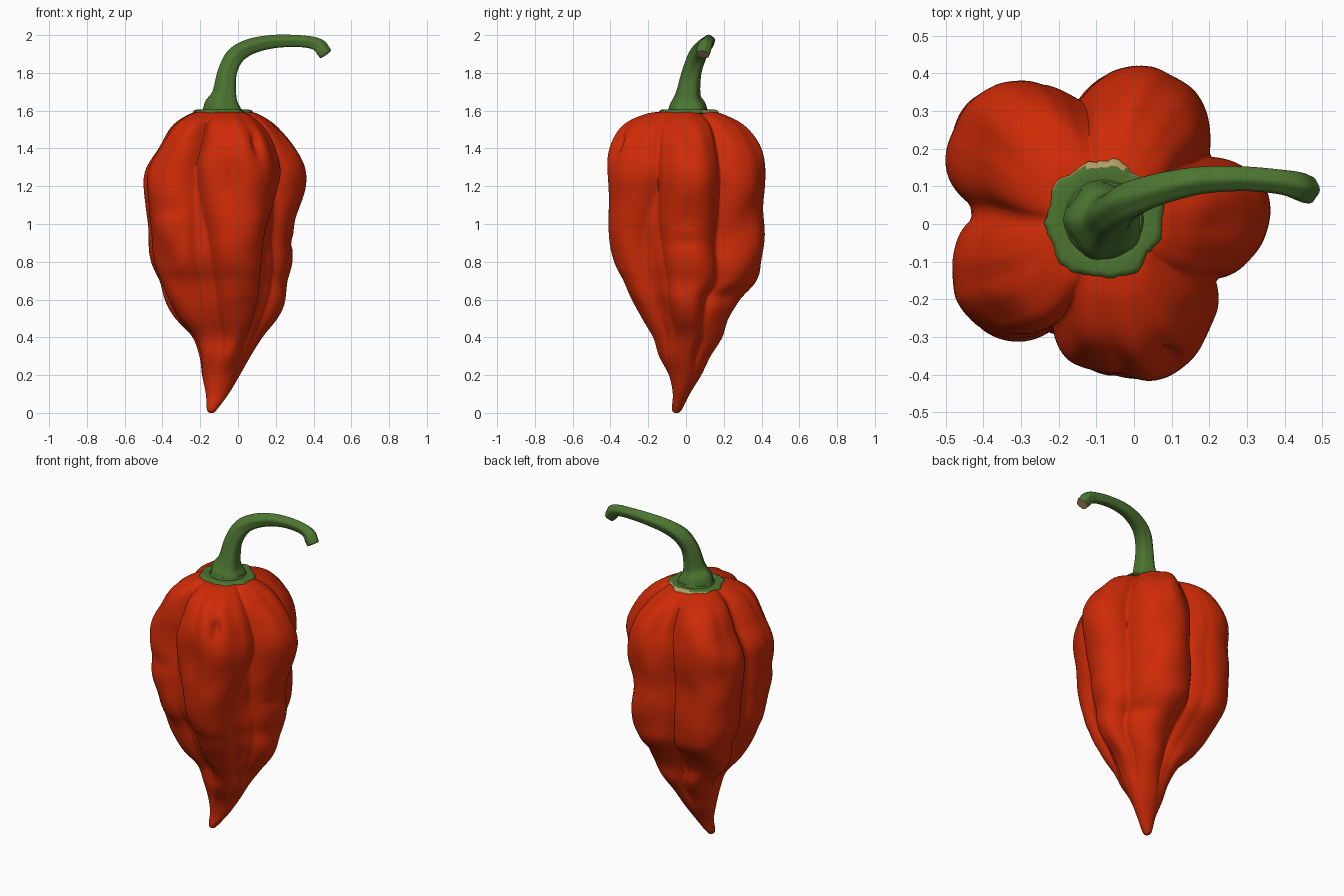
import bpy
import bmesh
from math import cos, sin, pi, sqrt, exp
from mathutils import Vector, noise

if "Cube" in bpy.data.objects:
    bpy.data.objects.remove(bpy.data.objects["Cube"], do_unlink=True)


def make_material(name, rgb):
    material = bpy.data.materials.new(name)
    material.use_nodes = True
    colour = (*rgb, 1)
    material.diffuse_color = colour
    material.node_tree.nodes["Principled BSDF"].inputs["Base Color"].default_value = colour
    return material


red = make_material("pepper red", (0.62, 0.024, 0.002))
green = make_material("stem green", (0.072, 0.175, 0.03))
tan = make_material("dry tan", (0.45, 0.33, 0.13))


def smooth_rows(rows, steps):
    """Catmull-Rom interpolation through rows of numbers."""
    result = []
    for i in range(len(rows) - 1):
        before, start = rows[max(i - 1, 0)], rows[i]
        end, after = rows[i + 1], rows[min(i + 2, len(rows) - 1)]
        for s in range(steps):
            t = s / steps
            result.append([
                b + 0.5 * t * (c - a + t * (2 * a - 5 * b + 4 * c - d + t * (3 * (b - c) + d - a)))
                for a, b, c, d in zip(before, start, end, after)])
    result.append(list(rows[-1]))
    return result


def loft(name, rings, materials, rule=None, angle=60):
    """Skin closed rings, cap both ends and colour faces by a rule."""
    bm = bmesh.new()
    loops = [[bm.verts.new(p) for p in ring] for ring in rings]
    count = len(loops[0])
    for k, (low, high) in enumerate(zip(loops, loops[1:])):
        for j in range(count):
            n = (j + 1) % count
            face = bm.faces.new((low[j], low[n], high[n], high[j]))
            if rule:
                face.material_index = rule(k, face.calc_center_median())
    for k, cap in ((-1, loops[0][::-1]), (len(rings), loops[-1])):
        face = bm.faces.new(cap)
        if rule:
            face.material_index = rule(k, face.calc_center_median())
    bmesh.ops.recalc_face_normals(bm, faces=bm.faces)
    mesh = bpy.data.meshes.new(name)
    bm.to_mesh(mesh)
    bm.free()
    for material in materials:
        mesh.materials.append(material)
    obj = bpy.data.objects.new(name, mesh)
    bpy.context.collection.objects.link(obj)
    bpy.ops.object.select_all(action="DESELECT")
    obj.select_set(True)
    bpy.context.view_layer.objects.active = obj
    bpy.ops.object.shade_smooth_by_angle(angle=angle * pi / 180)
    return obj


def ease(value, low, high):
    t = min(max((value - low) / (high - low), 0), 1)
    return t * t * (3 - 2 * t)


# Lobed fruit: cross-section is a fan of overlapping circles round a core
def lobed_radius(angle, z):
    narrow = 0.07 * (1 - ease(z, 0.75, 1.35))
    lobes = (
        (-0.25, 0.2, 0.185),                                        # back right, a broad pair
        (-0.18, 0.19, 0.18),
        (-0.2, 0.03, 0.165),                                        # shallow web on the right
        (0.09, 0.22, 0.2),                                          # back left
        (0.17, 0.11, 0.14),                                         # shallow web at back left
        (0.27, 0.02, 0.17 - narrow / 3),                            # left
        (narrow, -0.24 - narrow / 3, 0.165 - narrow / 3),           # front, a broad pair
        (0.11 - narrow / 3, -0.21 - narrow, 0.205 - narrow),
        (-0.25 + narrow / 3, -0.12, 0.18),                          # front right
    )
    dx, dy = cos(angle), sin(angle)
    radius = 0.32
    for x, y, r in lobes:
        along = x * dx + y * dy
        inside = r * r - (x * dy - y * dx) ** 2
        if along > 0 and inside > 0:
            radius = max(radius, along + sqrt(inside))
    blend = ease(z, 0.08, 0.55)
    return 0.4 + (radius - 0.4) * blend


# Single folds and bulges: x, y, z, width, height, push
folds = (
    (-.36, -.29, 1.08, .1, .05, -.02), (-.22, -.32, .85, .08, .1, .02),
    (.1, -.36, 1.44, .025, .1, -.03), (.15, .2, .62, .12, .04, -.02),
    (.3, .0, .9, .1, .03, -.012),
)


def fruit_ring(z, x_min, x_max, y_min, y_max, count=200):
    angles = [2 * pi * i / count for i in range(count)]
    points = [(lobed_radius(a, z) * cos(a), lobed_radius(a, z) * sin(a)) for a in angles]
    xs, ys = zip(*points)
    left, front = min(xs), min(ys)
    x_scale = (x_max - x_min) / (max(xs) - left)
    y_scale = (y_max - y_min) / (max(ys) - front)
    ring = []
    for a, (px, py) in zip(angles, points):
        x = x_min + (px - left) * x_scale
        y = y_min + (py - front) * y_scale
        # broad dents over the skin and fine pleats near the shoulder
        push = noise.noise((2.4 * cos(a), 2.4 * sin(a), 5 * z)) * 0.022 * ease(z, 0.1, 0.6)
        push += noise.noise((5 * cos(a), 5 * sin(a), z)) * 0.02 * ease(z, 1.1, 1.5)
        for fx, fy, fz, width, height, amount in folds:
            across = ((x - fx) ** 2 + (y - fy) ** 2) / width ** 2
            push += amount * exp(-across - ((z - fz) / height) ** 2)
        push *= 1 - 0.7 * ease(z, 1.5, 1.59)
        ring.append((x + push * cos(a), y + push * sin(a), z))
    return ring


# height, then the extent in x and in y
fruit_profile = [
    (0, -.15, -.13, -.06, -.04),
    (.02, -.165, -.11, -.075, -.02),
    (.1, -.17, -.05, -.07, .02),
    (.2, -.19, .01, -.09, .08),
    (.3, -.2, .07, -.14, .13),
    (.4, -.24, .13, -.17, .19),
    (.5, -.33, .2, -.23, .22),
    (.6, -.39, .25, -.29, .28),
    (.7, -.43, .27, -.34, .37),
    (.8, -.46, .29, -.385, .4),
    (1, -.48, .305, -.415, .405),
    (1.25, -.49, .35, -.41, .41),
    (1.4, -.425, .3, -.39, .385),
    (1.52, -.345, .2, -.33, .31),
    (1.58, -.26, .11, -.22, .2),
    (1.594, -.2, .05, -.12, .13),
    (1.585, -.12, -.04, -.03, .05),
]
loft("pepper_body", [fruit_ring(*row) for row in smooth_rows(fruit_profile, 8)], [red], angle=70)


# Ragged calyx disc with a dry rim at the back
def calyx_ring(radius, z, ragged, count=96):
    ring = []
    for i in range(count):
        a = 2 * pi * i / count
        wobble = noise.noise((2 * cos(a), 2 * sin(a), 3)) + 0.25 * noise.noise((9 * cos(a), 9 * sin(a), 1))
        r = radius * (1 + ragged * wobble)
        ring.append((-0.08 + r * cos(a), 0.012 + r * sin(a), z))
    return ring


calyx_profile = [(0.12, 1.575, 0.1), (0.155, 1.588, 0.16), (0.15, 1.6, 0.16),
                 (0.138, 1.605, 0.13), (0.105, 1.6, 0), (0.1, 1.61, 0)]
loft("calyx", [calyx_ring(*row) for row in calyx_profile], [green, tan],
     lambda k, c: int((k == 1 and c.y > 0.09) or (k == 2 and c.y > 0.148)))

# Bent, faintly ribbed stem: x, y, z, radius
stem_path = [
    (-.08, .01, 1.595, .104), (-.079, .01, 1.635, .092), (-.07, .012, 1.69, .064),
    (-.055, .03, 1.8, .051), (-.015, .06, 1.885, .048), (.06, .09, 1.935, .042),
    (.17, .115, 1.962, .036), (.29, .12, 1.968, .032), (.385, .112, 1.96, .032),
    (.43, .102, 1.942, .036), (.449, .094, 1.918, .037), (.463, .09, 1.898, .035),
]
stem_rows = smooth_rows(stem_path, 6)
stem_rings = []
for k, row in enumerate(stem_rows):
    ahead = Vector(stem_rows[min(k + 1, len(stem_rows) - 1)][:3])
    behind = Vector(stem_rows[max(k - 1, 0)][:3])
    tangent = (ahead - behind).normalized()
    side = tangent.cross(Vector((0, 1, 0))).normalized()
    other = tangent.cross(side)
    stem_rings.append([
        Vector(row[:3]) + row[3] * (1 + 0.05 * cos(5 * a)) * (side * cos(a) + other * sin(a))
        for a in (2 * pi * i / 40 for i in range(40))])

# Dry end where the stem was cut
last_band = len(stem_rings) - 2
loft("stem", stem_rings, [green, tan], lambda k, c: int(k >= last_band), angle=45)
